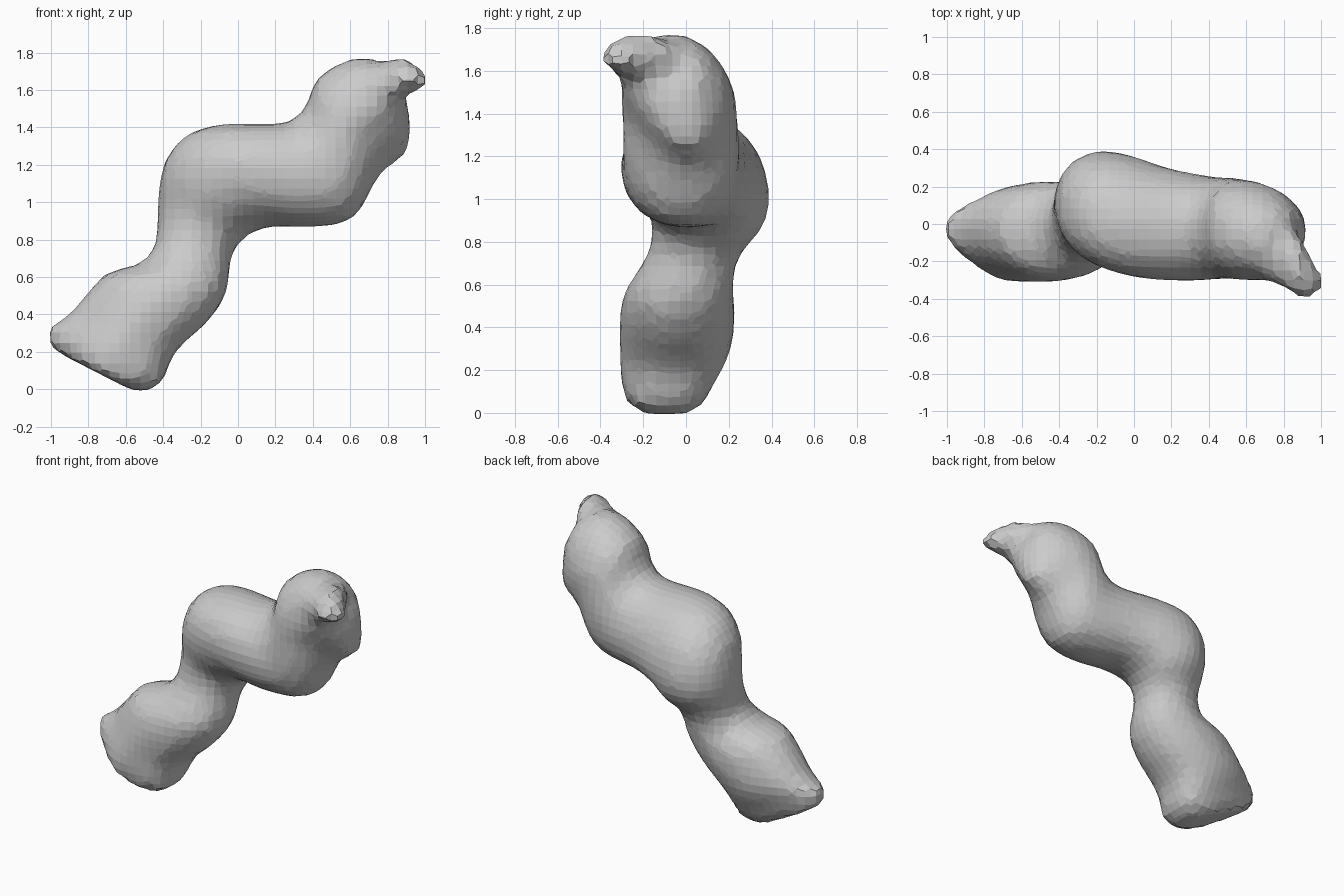
import bpy, bmesh, math
from mathutils import Vector

if "Cube" in bpy.data.objects:
    bpy.data.objects.remove(bpy.data.objects["Cube"])

# Stations: upper-left edge x,z; lower-right edge x,z; y min, y max
BODY = [
    (-.93, .18, -.60, .01, -.24, .05),
    (-1.01, .24, -.51, -.012, -.28, .09), (-1.005, .33, -.40, .04, -.305, .13),
    (-.89, .41, -.34, .20, -.31, .21), (-.71, .62, -.18, .34, -.31, .23),
    (-.52, .67, -.06, .51, -.27, .22), (-.44, .78, -.04, .70, -.18, .25),
    (-.43, .98, .02, .80, -.16, .37), (-.40, 1.2, .10, .85, -.22, .39),
    (-.28, 1.36, .20, .87, -.27, .365), (-.08, 1.42, .33, .865, -.30, .31),
    (.12, 1.42, .50, .875, -.305, .27), (.27, 1.43, .61, .91, -.295, .25),
    (.36, 1.50, .68, 1.0, -.295, .25), (.40, 1.63, .75, 1.14, -.30, .24),
    (.47, 1.70, .82, 1.2, -.305, .23), (.58, 1.76, .905, 1.26, -.305, .19),
    (.72, 1.77, .92, 1.38, -.29, .12), (.82, 1.71, .915, 1.50, -.22, .05),
]
NUB = [
    (.66, 1.74, .66, 1.42, -.28, .0), (.78, 1.755, .78, 1.50, -.33, .0),
    (.88, 1.77, .88, 1.57, -.39, -.06), (.95, 1.74, .95, 1.59, -.39, -.19),
    (1.015, 1.67, 1.015, 1.61, -.37, -.28),
]
# Per-station taper (+ narrows the upper-left edge, - the lower-right one)
TAPER = {0: .5, 1: .5, 2: .45, 3: .3, 4: .1, 14: -.1, 15: -.3, 16: -.4, 17: -.4, 18: -.2}
# Squareness of the sections at the lower end
POWER = {0: .65, 1: .65, 2: .7, 3: .8, 4: .9}


def spline(rows, steps):
    """Smooth in-between stations (Catmull-Rom)."""
    out = []
    n = len(rows)
    for i in range(n - 1):
        p = [rows[max(0, min(n - 1, i + k))] for k in (-1, 0, 1, 2)]
        for s in range(steps):
            t = s / steps
            out.append([.5 * (2 * b + (c - a) * t + (2 * a - 5 * b + 4 * c - d) * t * t
                              + (3 * b - a - 3 * c + d) * t ** 3) for a, b, c, d in zip(*p)])
    return out + [list(rows[-1])]


def loft(bm, rows, sides=24, tapers={}, powers={}):
    rows = [r + (tapers.get(i, 0), powers.get(i, .95)) for i, r in enumerate(rows)]
    rings = []
    for ax, az, bx, bz, y0, y1, taper, power in spline(rows, 2):
        a, b = Vector((ax, 0, az)), Vector((bx, 0, bz))
        mid, half = (a + b) / 2, (a - b) / 2
        ring = []
        for k in range(sides):
            t = 2 * math.pi * k / sides
            c, s = (math.copysign(abs(f) ** power, f) for f in (math.cos(t), math.sin(t)))
            p = mid + half * c
            pinch = max(0, taper * c)
            p.y = (y0 + y1) / 2 + (y1 - y0) / 2 * s * (1 - pinch) + .15 * pinch
            ring.append(bm.verts.new(p))
        rings.append(ring)
    for r, q in zip(rings, rings[1:]):
        for k in range(sides):
            j = (k + 1) % sides
            bm.faces.new((r[k], r[j], q[j], q[k]))
    bm.faces.new(rings[0][::-1])
    bm.faces.new(rings[-1])


# Lumpy bent body with a small nub at its upper end
bm = bmesh.new()
loft(bm, BODY, 24, TAPER, POWER)
loft(bm, NUB, 14)
bmesh.ops.recalc_face_normals(bm, faces=bm.faces)
mesh = bpy.data.meshes.new("bent_body")
bm.to_mesh(mesh)
bm.free()
body = bpy.data.objects.new("bent_body", mesh)
bpy.context.collection.objects.link(body)

# Fuse both lofts into one faceted skin
fuse = body.modifiers.new("fuse", 'REMESH')
fuse.mode = 'VOXEL'
fuse.voxel_size = .055
